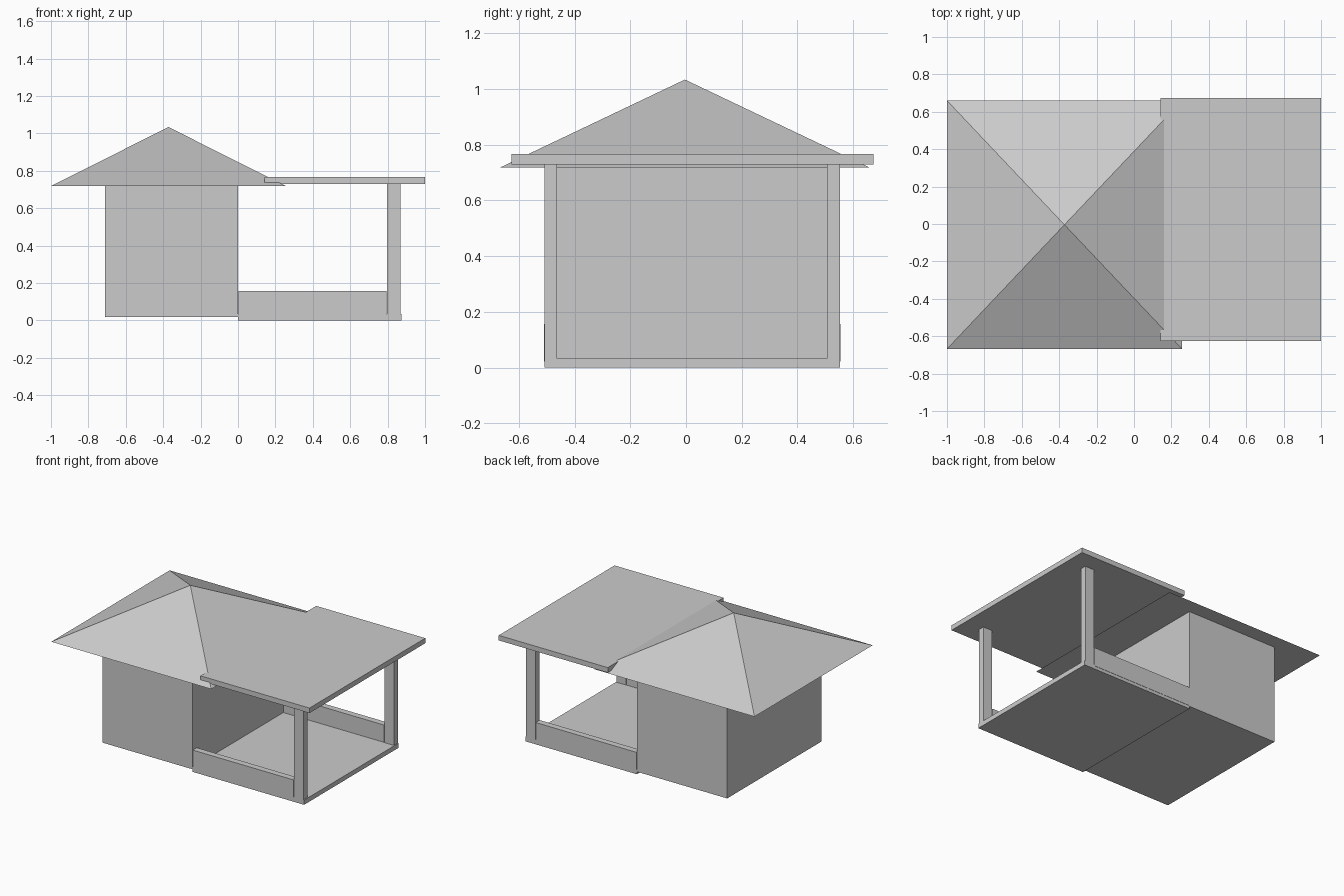
import bpy, bmesh

if "Cube" in bpy.data.objects:
    bpy.data.objects.remove(bpy.data.objects["Cube"])


def mesh_object(name, bm):
    bmesh.ops.recalc_face_normals(bm, faces=bm.faces)
    mesh = bpy.data.meshes.new(name)
    bm.to_mesh(mesh)
    bm.free()
    obj = bpy.data.objects.new(name, mesh)
    bpy.context.collection.objects.link(obj)
    return obj


def box(name, xs, ys, zs):
    bm = bmesh.new()
    bmesh.ops.create_cube(bm, size=1)
    for v in bm.verts:
        v.co = [r[0] if c < 0 else r[1] for c, r in zip(v.co, (xs, ys, zs))]
    return mesh_object(name, bm)


def pyramid(name, xs, ys, base_z, apex):
    bm = bmesh.new()
    ring = [bm.verts.new((x, y, base_z)) for x, y in
            ((xs[0], ys[0]), (xs[1], ys[0]), (xs[1], ys[1]), (xs[0], ys[1]))]
    top = bm.verts.new(apex)
    bm.faces.new(ring)
    for i in range(4):
        bm.faces.new((ring[i], ring[(i + 1) % 4], top))
    return mesh_object(name, bm)


# Main house and its hipped roof
FRONT, BACK = -0.508, 0.552
box("house_body", (-0.71, 0), (FRONT, BACK), (0.018, 0.718))
pyramid("house_roof", (-1.0, 0.257), (-0.668, 0.66), 0.718, (-0.372, -0.004, 1.034))

# Porch floor and flat roof slab
box("porch_floor", (0, 0.875), (FRONT, BACK), (0, 0.033))
box("porch_roof", (0.143, 1.0), (-0.626, 0.674), (0.73, 0.766))

# Posts and low side walls, one pair on each side of the porch
for side, y0, y1 in (("front", FRONT, -0.463), ("back", 0.507, BACK)):
    box(side + "_post", (0.797, 0.87), (y0, y1), (0.03, 0.733))
    out = -0.002 if side == "front" else 0.002
    box(side + "_low_wall", (0.002, 0.793), (y0 + out, y1 + out), (0.022, 0.156))
